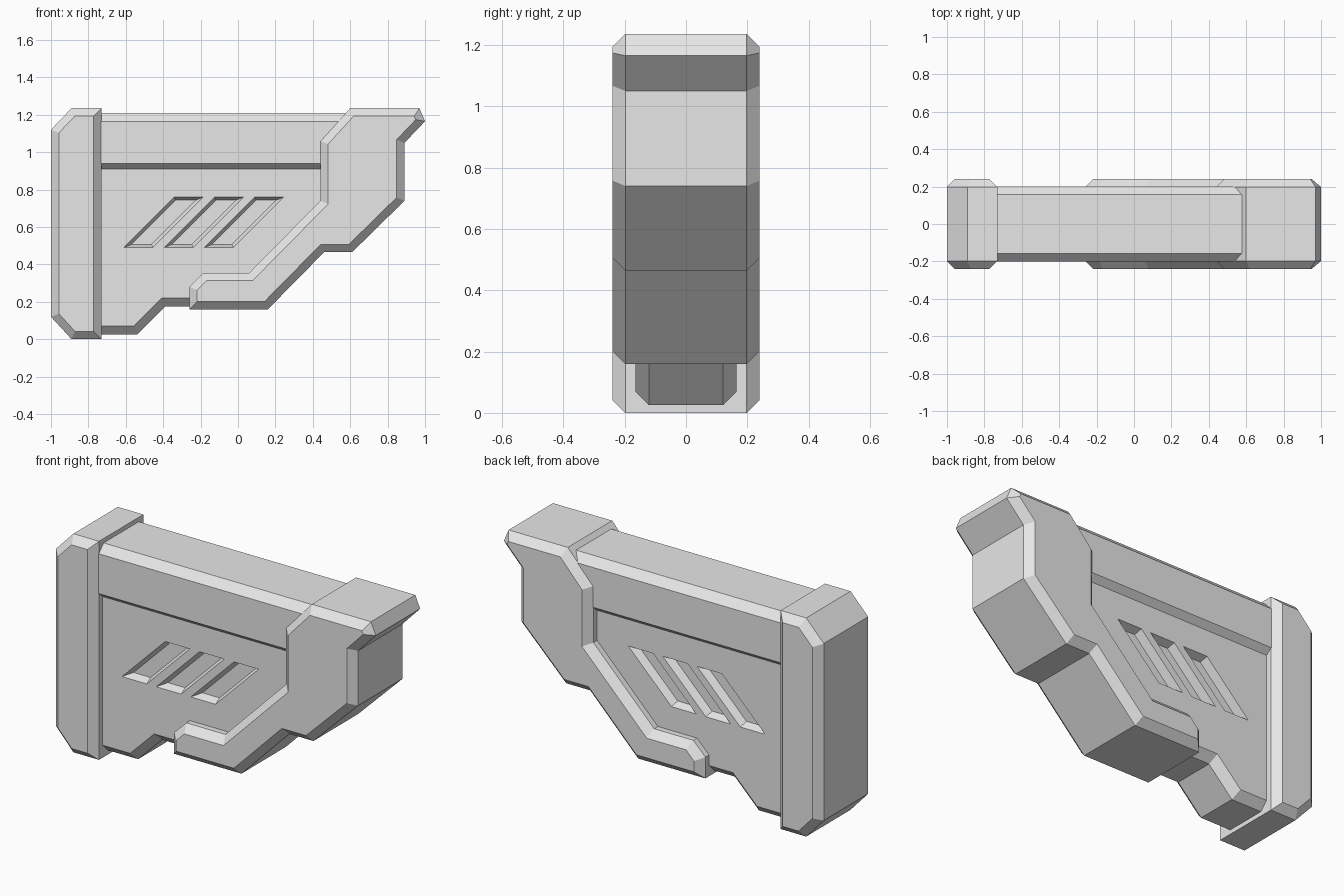
import bpy, bmesh
from mathutils import Vector

cube = bpy.data.objects.get("Cube")
if cube:
    bpy.data.objects.remove(cube)

grey = bpy.data.materials.new("plain_grey")
grey.use_nodes = True
grey.diffuse_color = (0.8, 0.8, 0.8, 1)
for node in grey.node_tree.nodes:
    if node.type == 'BSDF_PRINCIPLED':
        node.inputs["Base Color"].default_value = (0.8, 0.8, 0.8, 1)


def inset(outline, d):
    """Move every edge of a counter-clockwise outline inward by d."""
    pts = [Vector(p) for p in outline]
    result = []
    for i, p in enumerate(pts):
        a = (p - pts[i - 1]).normalized()
        b = (pts[(i + 1) % len(pts)] - p).normalized()
        na, nb = Vector((-a.y, a.x)), Vector((-b.y, b.x))
        result.append(p + (na + nb) * d / (1 + na.dot(nb)))
    return result


def loft(name, rings):
    """Skin a list of matching rings of 3D points and cap both ends."""
    bm = bmesh.new()
    loops = [[bm.verts.new(p) for p in ring] for ring in rings]
    n = len(loops[0])
    for lower, upper in zip(loops, loops[1:]):
        for i in range(n):
            j = (i + 1) % n
            bm.faces.new((lower[i], lower[j], upper[j], upper[i]))
    bm.faces.new(loops[0])
    bm.faces.new(loops[-1])
    bmesh.ops.recalc_face_normals(bm, faces=bm.faces)
    mesh = bpy.data.meshes.new(name)
    bm.to_mesh(mesh)
    bm.free()
    mesh.materials.append(grey)
    obj = bpy.data.objects.new(name, mesh)
    bpy.context.collection.objects.link(obj)
    return obj


def at_depth(outline, y):
    return [(x, y, z) for x, z in outline]


def chamfered_plate(name, outline, half, bevel):
    """Extrude a side outline through y, chamfering both flat sides."""
    small = inset(outline, bevel)
    return loft(name, [at_depth(small, -half), at_depth(outline, bevel - half),
                       at_depth(outline, half - bevel), at_depth(small, half)])


# End slab on the left of the front
chamfered_plate("end_slab", [(-1, 0.12), (-0.89, 0), (-0.73, 0), (-0.73, 1.235),
                             (-0.89, 1.235), (-1, 1.12)], 0.24, 0.042)

# Stepped brace on the right of the front
chamfered_plate("stepped_brace", [
    (-0.26, 0.16), (0.16, 0.16), (0.46, 0.465), (0.61, 0.465), (0.89, 0.74),
    (0.89, 1.05), (1, 1.165), (0.97, 1.235), (0.60, 1.235), (0.44, 1.06),
    (0.44, 0.74), (0.06, 0.355), (-0.185, 0.355), (-0.26, 0.28)], 0.24, 0.042)

# Thinner core panel between them
core = chamfered_plate("core_panel", [
    (-0.85, 0.025), (-0.54, 0.025), (-0.39, 0.175), (0.05, 0.175),
    (0.55, 0.7), (0.55, 1.1), (-0.85, 1.1)], 0.165, 0.045)

# Wider top rail with a sloped underside step
half_profile = [(0.165, 0.91), (0.2, 0.94), (0.2, 1.165), (0.157, 1.21)]
profile = half_profile + [(-y, z) for y, z in reversed(half_profile)]
loft("top_rail", [[(x, y, z) for y, z in profile] for x in (-0.85, 0.61)])

# Slanted slots with tapered walls, cut into both sides
for side in (-1, 1):
    for k in range(3):
        x = -0.61 + 0.215 * k
        slot = [(x, 0.49), (x + 0.155, 0.49), (x + 0.425, 0.76), (x + 0.27, 0.76)]
        cutter = loft("slot_cutter", [at_depth(slot, side * 0.19),
                                      at_depth(slot, side * 0.165),
                                      at_depth(inset(slot, 0.017), side * 0.12)])
        cutter.hide_render = True
        cut = core.modifiers.new("slot", 'BOOLEAN')
        cut.operation = 'DIFFERENCE'
        cut.solver = 'EXACT'
        cut.object = cutter
        bpy.context.view_layer.objects.active = core
        bpy.ops.object.modifier_apply(modifier=cut.name)
        bpy.data.objects.remove(cutter)
